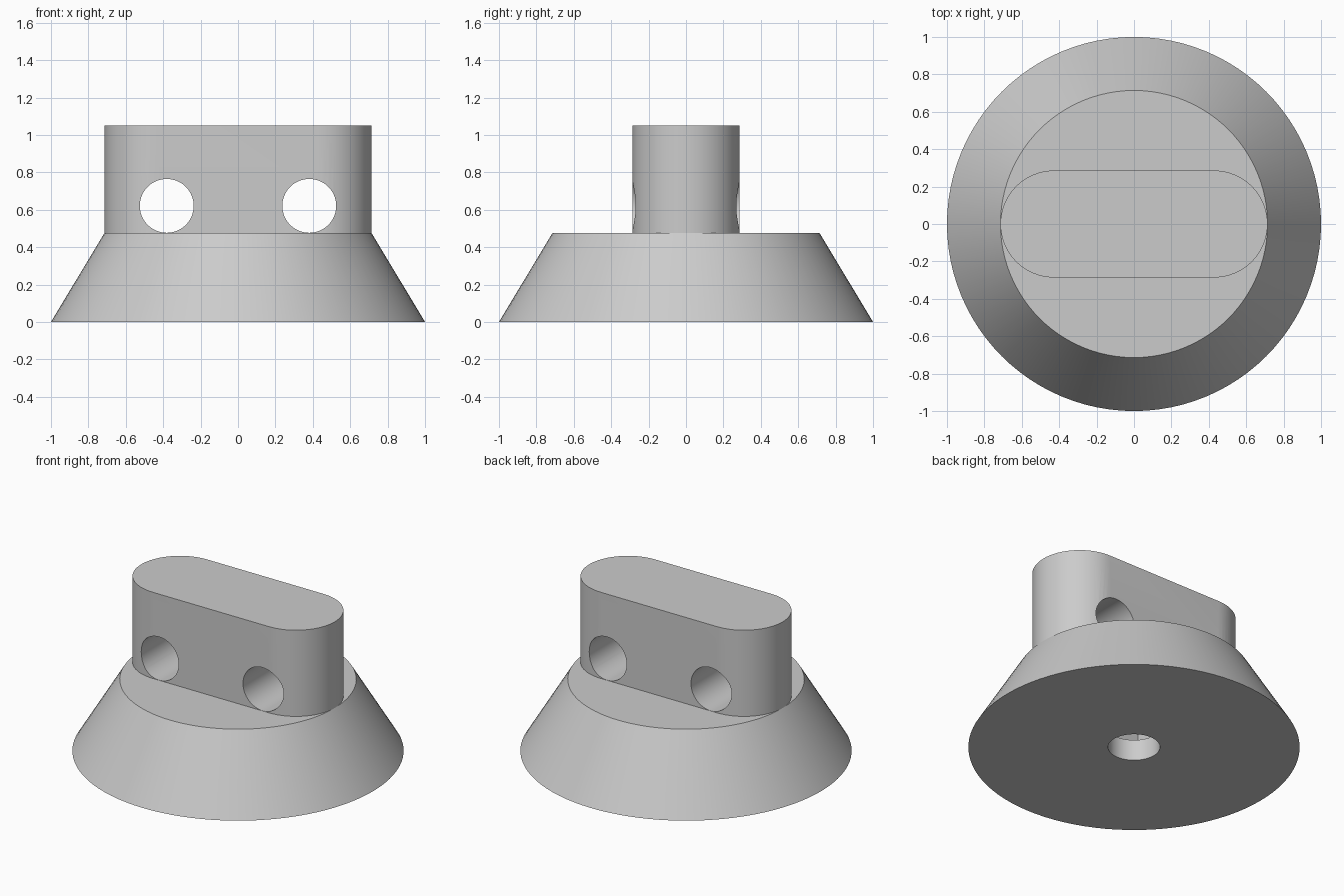
import bpy
import bmesh
from math import cos, sin, pi, radians

if "Cube" in bpy.data.objects:
    bpy.data.objects.remove(bpy.data.objects["Cube"], do_unlink=True)

grey = bpy.data.materials.new("light grey")
grey.use_nodes = True
colour = (0.6, 0.6, 0.6, 1)
grey.diffuse_color = colour
grey.node_tree.nodes["Principled BSDF"].inputs["Base Color"].default_value = colour


def loft(name, bottom, top, z0, z1):
    """Closed solid between two matching outlines."""
    bm = bmesh.new()
    low = [bm.verts.new((x, y, z0)) for x, y in bottom]
    high = [bm.verts.new((x, y, z1)) for x, y in top]
    bm.faces.new(low[::-1])
    bm.faces.new(high)
    n = len(low)
    for i in range(n):
        j = (i + 1) % n
        bm.faces.new((low[i], low[j], high[j], high[i]))
    mesh = bpy.data.meshes.new(name)
    bm.to_mesh(mesh)
    bm.free()
    obj = bpy.data.objects.new(name, mesh)
    bpy.context.collection.objects.link(obj)
    mesh.materials.append(grey)
    return obj


def arc(radius, start=0, sweep=2 * pi, steps=96, cx=0):
    return [(cx + radius * cos(start + sweep * i / steps),
             radius * sin(start + sweep * i / steps)) for i in range(steps)]


def cut(target, cutter):
    """Subtract a cutter and discard it."""
    mod = target.modifiers.new("cut", "BOOLEAN")
    mod.operation = "DIFFERENCE"
    mod.solver = "EXACT"
    mod.object = cutter
    cutter.hide_render = True
    bpy.ops.object.select_all(action="DESELECT")
    bpy.context.view_layer.objects.active = target
    target.select_set(True)
    bpy.ops.object.modifier_apply(modifier=mod.name)
    bpy.data.objects.remove(cutter, do_unlink=True)


# Tapered round base with a screw hole leading to a square nut pocket
base = loft("base", arc(1.0), arc(0.714), 0, 0.476)
side = 0.2
square = [(-side, -side), (side, -side), (side, side), (-side, side)]
cut(base, loft("nut_pocket", square, square, 0.14, 0.38))
hole = arc(0.157, steps=48)
cut(base, loft("screw_hole", hole, hole, -0.1, 0.2))

# Upright grip with rounded ends
r, cx = 0.286, 0.428
stadium = (arc(r, -pi / 2, pi, 32, cx) + [(cx, r)]
           + arc(r, pi / 2, pi, 32, -cx) + [(-cx, -r)])
grip = loft("grip", stadium, stadium, 0.476, 1.05)

# Two cross holes through the grip
for x in (-0.381, 0.381):
    circle = arc(0.144, steps=64)
    drill = loft("cross_hole", circle, circle, -0.5, 0.5)
    drill.rotation_euler.x = pi / 2
    drill.location = (x, 0, 0.621)
    bpy.context.view_layer.update()
    cut(grip, drill)

# Smooth round walls, crisp rims
for obj in (base, grip):
    bpy.ops.object.select_all(action="DESELECT")
    bpy.context.view_layer.objects.active = obj
    obj.select_set(True)
    bpy.ops.object.shade_smooth_by_angle(angle=radians(30))
